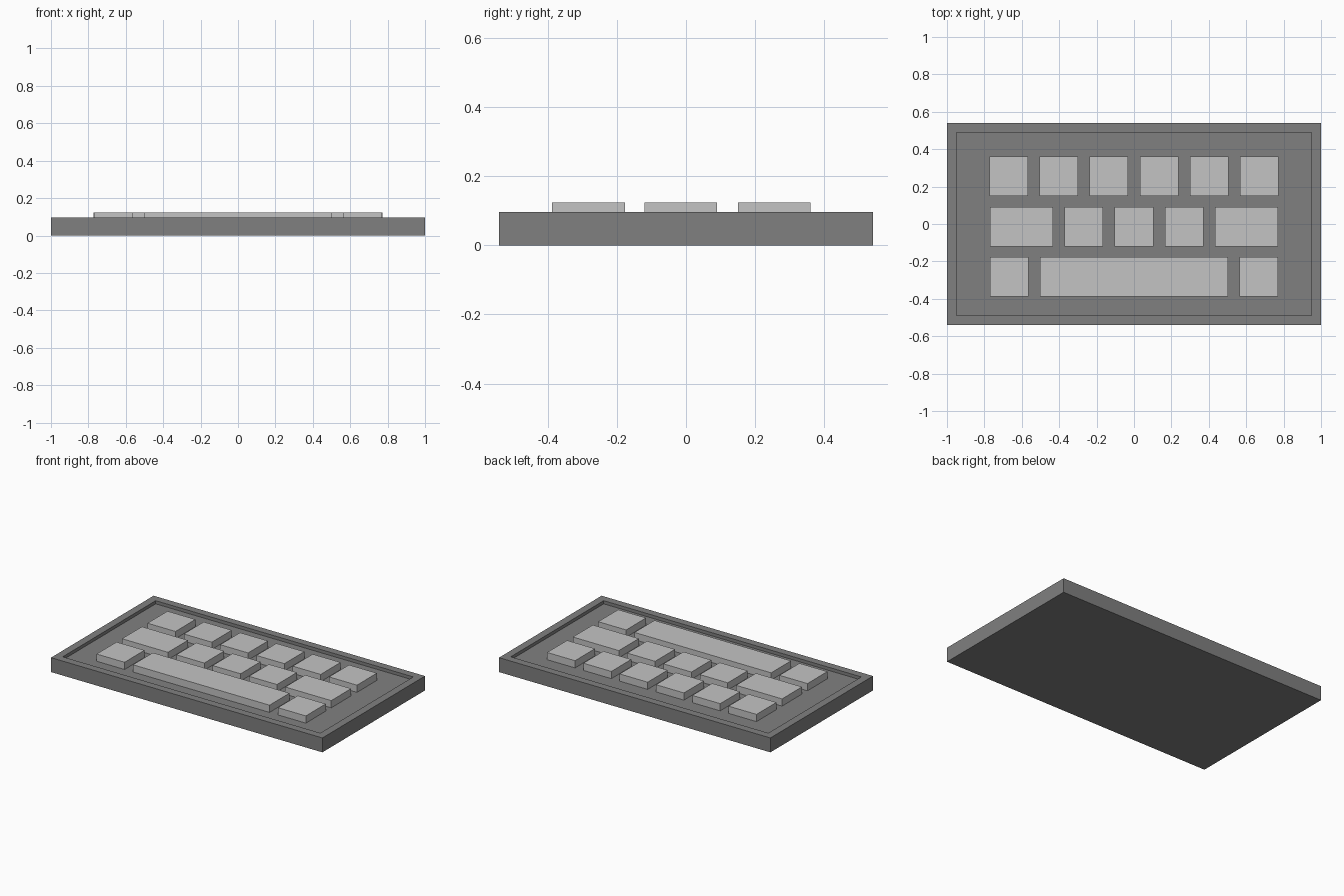
import bpy
import bmesh

cube = bpy.data.objects.get("Cube")
if cube:
    bpy.data.objects.remove(cube, do_unlink=True)


def make_material(name, value):
    mat = bpy.data.materials.new(name)
    mat.use_nodes = True
    colour = (value, value, value, 1)
    mat.diffuse_color = colour
    mat.node_tree.nodes["Principled BSDF"].inputs["Base Color"].default_value = colour
    return mat


def add_box(name, x0, x1, y0, y1, z0, z1, mat, edit=None):
    """Make a box between limits, with an optional edit of its mesh."""
    bm = bmesh.new()
    bmesh.ops.create_cube(bm, size=1)
    for v in bm.verts:
        v.co = (x1 if v.co.x > 0 else x0,
                y1 if v.co.y > 0 else y0,
                z1 if v.co.z > 0 else z0)
    if edit:
        edit(bm)
    mesh = bpy.data.meshes.new(name)
    bm.to_mesh(mesh)
    bm.free()
    mesh.materials.append(mat)
    obj = bpy.data.objects.new(name, mesh)
    bpy.context.collection.objects.link(obj)
    return obj


dark_grey = make_material("dark grey", 0.216)
light_grey = make_material("light grey", 0.552)

HALF_X, HALF_Y, TOP = 1.0, 0.54, 0.096
RIM, FLOOR, KEY_TOP = 0.072, 0.075, 0.123


# Case: a slab whose top is inset and sunk to form a tray
def sink_top(bm):
    bm.faces.ensure_lookup_table()
    top = max(bm.faces, key=lambda f: f.calc_center_median().z)
    bmesh.ops.inset_region(bm, faces=[top], thickness=RIM)
    # A second ring at the same outline becomes the tray wall
    wall = bmesh.ops.extrude_discrete_faces(bm, faces=[top])["faces"][0]
    for v in wall.verts:
        v.co.z = FLOOR
    bmesh.ops.recalc_face_normals(bm, faces=bm.faces)


add_box("case", -HALF_X, HALF_X, -HALF_Y, HALF_Y, 0, TOP, dark_grey, sink_top)

# Keys: each row is a list of widths laid out from left to right
KEY, WIDE, SPACE, GAP, DEPTH = 0.206, 0.339, 1.007, 0.0615, 0.21
rows = {
    "back": (0.15, [KEY] * 6),
    "middle": (-0.12, [WIDE] + [KEY] * 3 + [WIDE]),
    "front": (-0.387, [KEY, SPACE, KEY]),
}
for row, (y, widths) in rows.items():
    x = -(sum(widths) + GAP * (len(widths) - 1)) / 2
    for i, width in enumerate(widths):
        name = "space_bar" if width == SPACE else f"{row}_key_{i + 1}"
        add_box(name, x, x + width, y, y + DEPTH, FLOOR, KEY_TOP, light_grey)
        x += width + GAP
